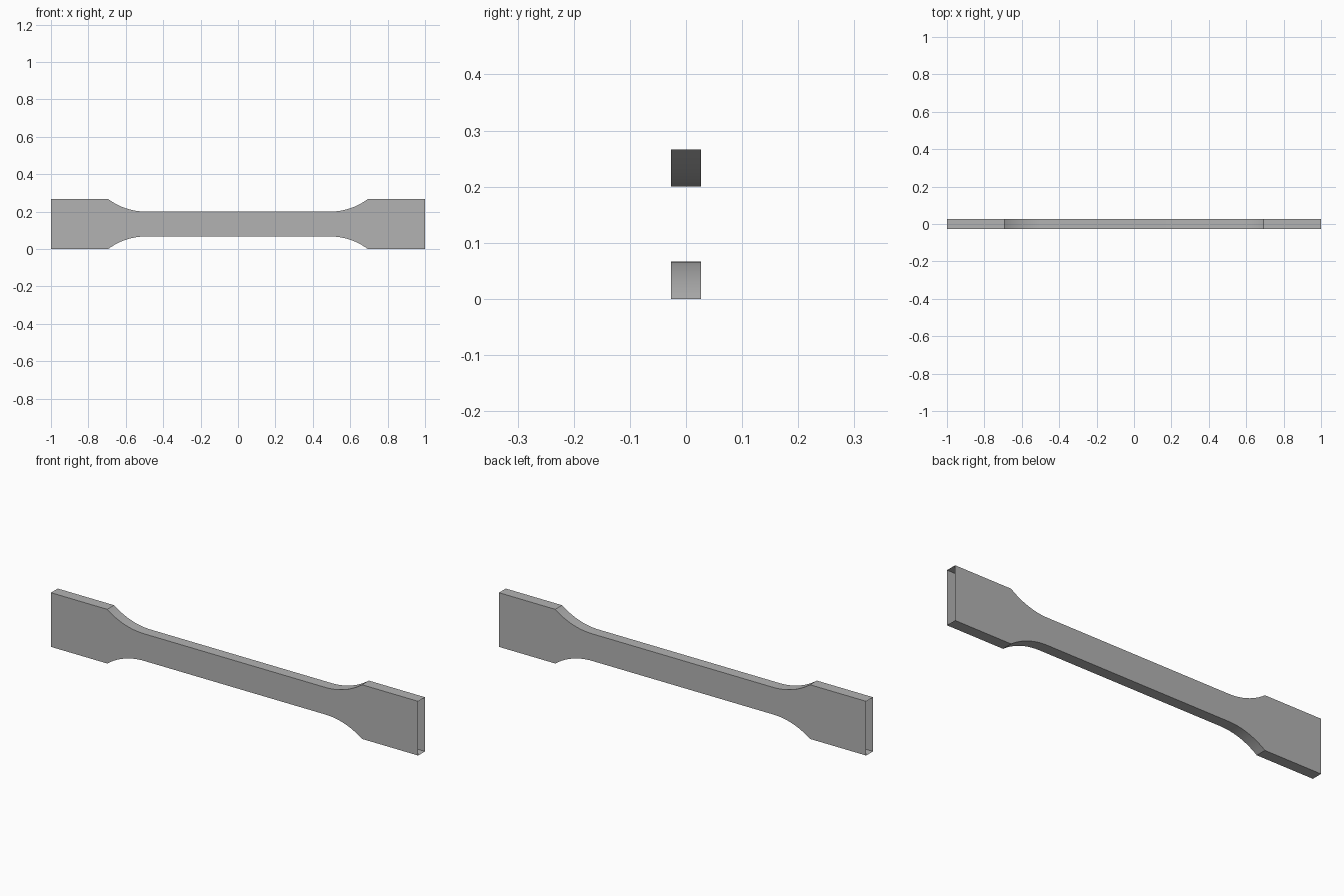
import bpy, bmesh, math

cube = bpy.data.objects.get("Cube")
if cube:
    bpy.data.objects.remove(cube, do_unlink=True)

MM = 1 / 75                      # model units per millimetre
HALF_LENGTH, HALF_THICK = 75 * MM, 2 * MM
HALF_GRIP, HALF_GAUGE = 10 * MM, 5 * MM
RADIUS, SHOULDER_END = 25 * MM, 52 * MM
STEPS = 16

# Grey material
grey = bpy.data.materials.new("plain grey")
grey.use_nodes = True
colour = (0.45, 0.45, 0.45, 1)
grey.diffuse_color = colour
grey.node_tree.nodes["Principled BSDF"].inputs["Base Color"].default_value = colour

# Half profile: gauge section, rounded shoulder, wide grip
sweep = math.acos(1 - (HALF_GRIP - HALF_GAUGE) / RADIUS)
arc_start = SHOULDER_END - RADIUS * math.sin(sweep)
right_half = []
for i in range(STEPS + 1):
    a = sweep * i / STEPS
    right_half.append((arc_start + RADIUS * math.sin(a),
                       HALF_GAUGE + RADIUS * (1 - math.cos(a))))
right_half.append((HALF_LENGTH, HALF_GRIP))
profile = [(-x, h) for x, h in reversed(right_half)] + right_half

# Hollow sleeve: a rectangular ring at each station, open at both ends
bm = bmesh.new()
rings = []
for x, h in profile:
    corners = ((-HALF_THICK, -h), (HALF_THICK, -h), (HALF_THICK, h), (-HALF_THICK, h))
    rings.append([bm.verts.new((x, y, HALF_GRIP + z)) for y, z in corners])
for a, b in zip(rings, rings[1:]):
    for k in range(4):
        n = (k + 1) % 4
        bm.faces.new((a[k], b[k], b[n], a[n]))
bm.normal_update()
# Make the front wall face outward
front = min(bm.faces, key=lambda f: f.calc_center_median().y)
if front.normal.y > 0:
    bmesh.ops.reverse_faces(bm, faces=bm.faces[:])

mesh = bpy.data.meshes.new("test_bar")
bm.to_mesh(mesh)
bm.free()
mesh.materials.append(grey)
bar = bpy.data.objects.new("test_bar", mesh)
bpy.context.collection.objects.link(bar)

# Smooth shoulders with sharp edges
bpy.ops.object.select_all(action="DESELECT")
bar.select_set(True)
bpy.context.view_layer.objects.active = bar
bpy.ops.object.shade_smooth_by_angle(angle=math.radians(30))
